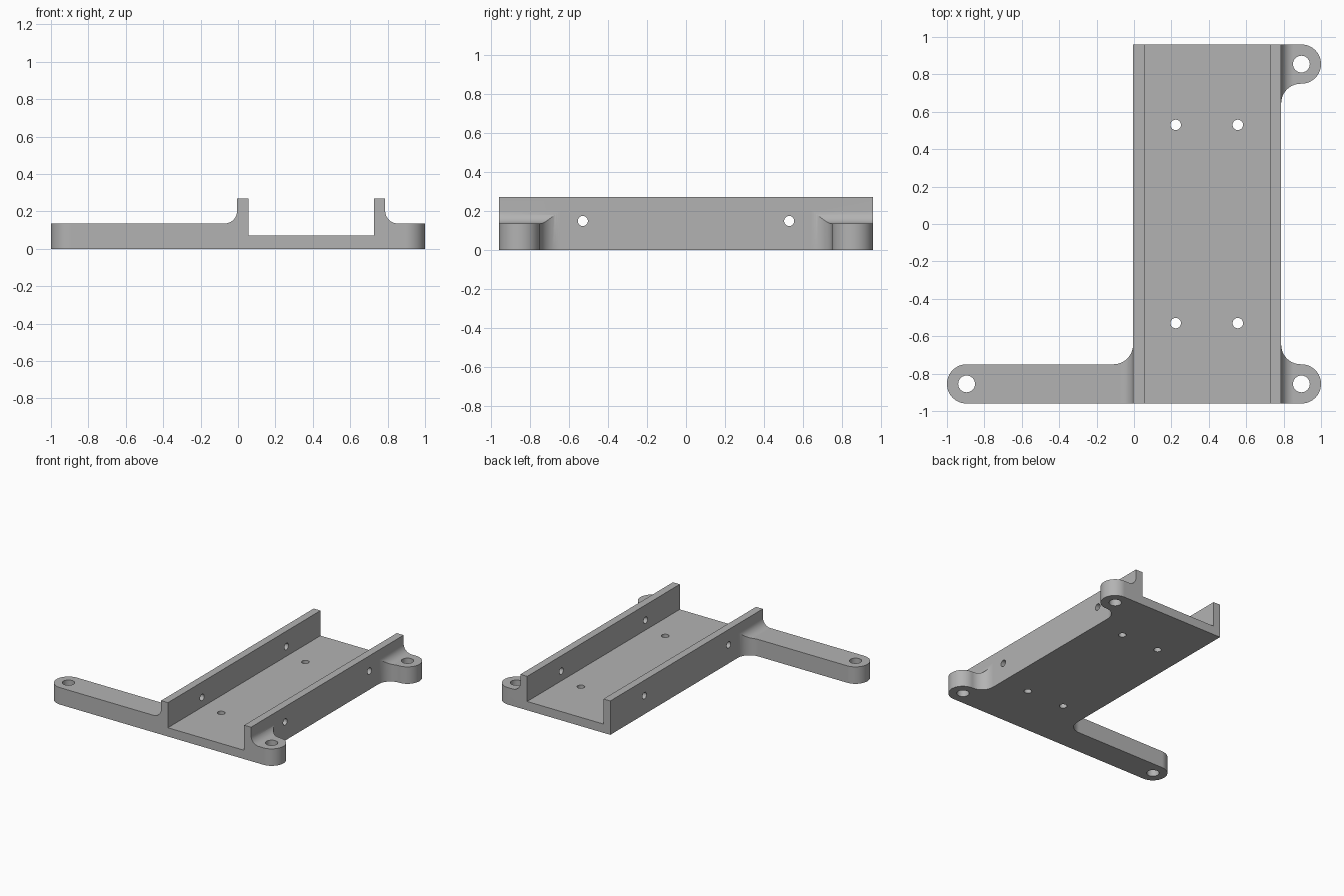
import bpy, bmesh
from math import pi, cos, sin, radians
from mathutils import Vector, Matrix

if "Cube" in bpy.data.objects:
    bpy.data.objects.remove(bpy.data.objects["Cube"])

# Main sizes
LEFT, RIGHT = -0.005, 0.787      # outer faces of the channel walls
HALF = 0.96                      # half length of the channel
WALL, FLOOR, TOP, ARM = 0.06, 0.07, 0.27, 0.135
R = 0.105                        # lug end and plan fillet radius
F = 0.068                        # fillet from arm top to wall

grey = bpy.data.materials.new("grey plastic")
grey.use_nodes = True
grey.diffuse_color = (0.45, 0.45, 0.45, 1)
grey.node_tree.nodes["Principled BSDF"].inputs["Base Color"].default_value = grey.diffuse_color


def arc(cx, cy, r, start, end, steps=16):
    angles = [radians(start + (end - start) * i / steps) for i in range(steps + 1)]
    return [(cx + r * cos(a), cy + r * sin(a)) for a in angles]


def prism(name, points, place, direction):
    """Extrude a closed 2D outline; place maps each 2D point into space."""
    bm = bmesh.new()
    face = bm.faces.new([bm.verts.new(place(*p)) for p in points])
    new = bmesh.ops.extrude_face_region(bm, geom=[face])["geom"]
    verts = [v for v in new if isinstance(v, bmesh.types.BMVert)]
    bmesh.ops.translate(bm, verts=verts, vec=Vector(direction))
    bmesh.ops.recalc_face_normals(bm, faces=bm.faces)
    mesh = bpy.data.meshes.new(name)
    bm.to_mesh(mesh)
    bm.free()
    mesh.materials.append(grey)
    obj = bpy.data.objects.new(name, mesh)
    bpy.context.collection.objects.link(obj)
    return obj


def cut(target, tool, operation):
    mod = target.modifiers.new("cut", 'BOOLEAN')
    mod.operation, mod.solver, mod.object = operation, 'EXACT', tool
    bpy.context.view_layer.objects.active = target
    bpy.ops.object.modifier_apply(modifier=mod.name)
    bpy.data.objects.remove(tool)


# Front profile: two arms, filleted walls and the channel between them
profile = [(-1.1, 0), (1.1, 0), (1.1, ARM)]
profile += arc(RIGHT + F, ARM + F, F, 270, 180)
profile += [(RIGHT, TOP), (RIGHT - WALL, TOP), (RIGHT - WALL, FLOOR),
            (LEFT + WALL, FLOOR), (LEFT + WALL, TOP), (LEFT, TOP)]
profile += arc(LEFT - F, ARM + F, F, 0, -90)
profile += [(-1.1, ARM)]
bracket = prism("mounting_bracket", profile, lambda x, z: (x, -1.1, z), (0, 2.2, 0))

# Plan outline: channel, long arm and two short lugs
lug, inner = 1 - R, HALF - 2 * R
plan = arc(lug, R - HALF, R, -90, 90, 32)
plan += arc(RIGHT + R, R - inner, R, 270, 180)
plan += arc(RIGHT + R, inner - R, R, 180, 90)
plan += arc(lug, HALF - R, R, -90, 90, 32)
plan += [(LEFT, HALF)]
plan += arc(LEFT - R, R - inner, R, 0, -90)
plan += arc(-lug, R - HALF, R, 90, 270, 32)
outline = prism("outline_cutter", plan, lambda x, y: (x, y, -0.2), (0, 0, 0.7))
cut(bracket, outline, 'INTERSECT')

# Screw holes in the arm, lugs and floor
holes = [(-lug, R - HALF, 0.045), (lug, R - HALF, 0.045), (lug, HALF - R, 0.045)]
holes += [(x, y, 0.028) for x in (0.223, 0.555) for y in (-0.53, 0.53)]
for x, y, r in holes:
    drill = prism("drill", arc(x, y, r, 0, 345, 23), lambda a, b: (a, b, -0.2), (0, 0, 0.7))
    cut(bracket, drill, 'DIFFERENCE')

# Cross holes through both walls
for y in (-0.53, 0.53):
    drill = prism("drill", arc(y, 0.148, 0.026, 0, 345, 23), lambda a, b: (-0.3, a, b), (1.4, 0, 0))
    cut(bracket, drill, 'DIFFERENCE')

# Smooth fillets, crisp edges
bpy.ops.object.select_all(action='DESELECT')
bracket.select_set(True)
bpy.context.view_layer.objects.active = bracket
bpy.ops.object.shade_smooth_by_angle(angle=radians(25))
normals = bracket.modifiers.new("flat_normals", 'WEIGHTED_NORMAL')
normals.keep_sharp = True
